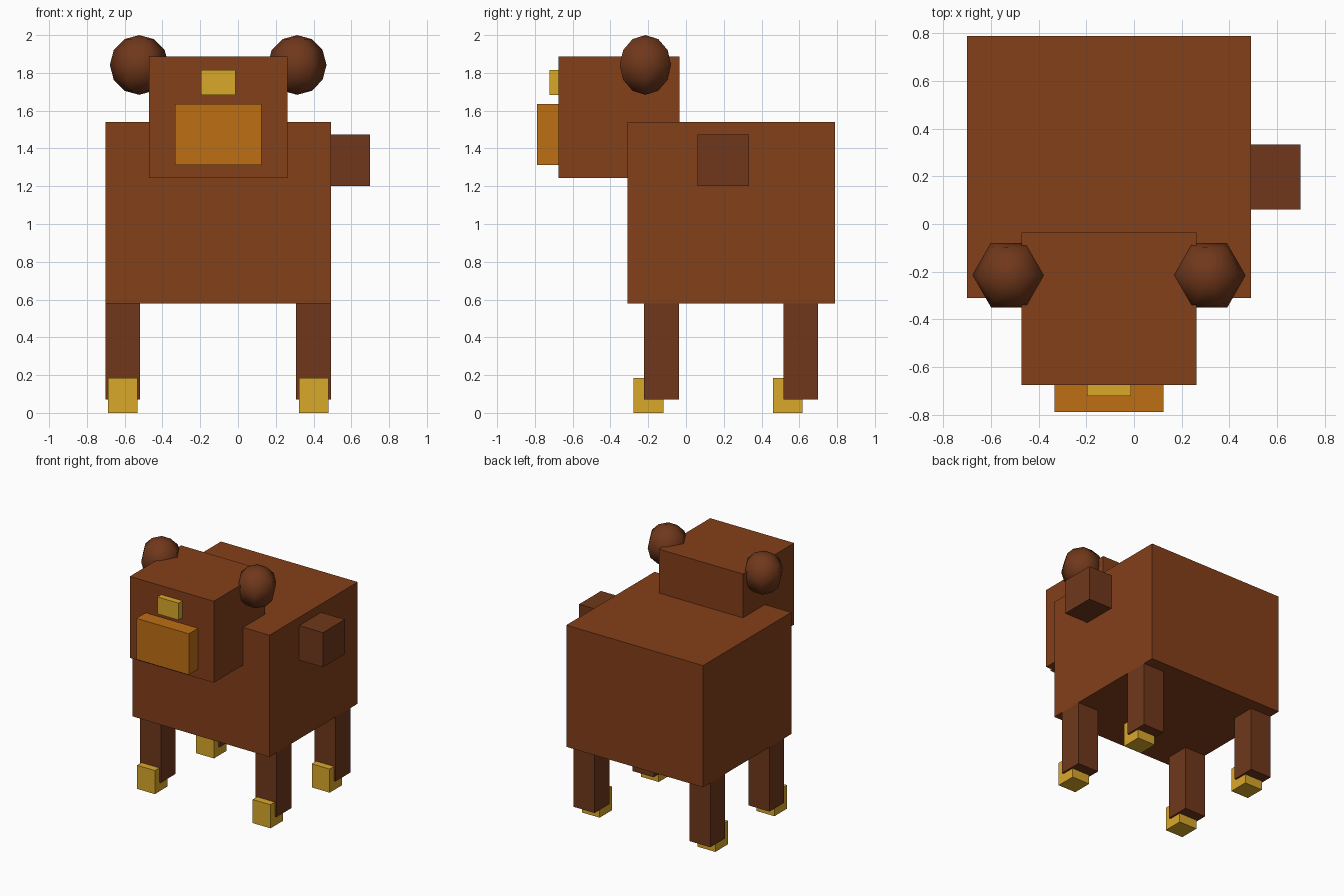
import bpy
from mathutils import Vector

if "Cube" in bpy.data.objects:
    bpy.data.objects.remove(bpy.data.objects["Cube"])


def material(name, rgb):
    m = bpy.data.materials.new(name)
    m.diffuse_color = (*rgb, 1.0)
    m.use_nodes = True
    m.node_tree.nodes["Principled BSDF"].inputs["Base Color"].default_value = m.diffuse_color
    return m


FUR = material("fur", (0.231, 0.050, 0.010))
DARK = material("dark_fur", (0.162, 0.039, 0.011))
TAN = material("tan", (0.515, 0.156, 0.007))
GOLD = material("gold", (0.701, 0.392, 0.023))

CX = -0.105  # the animal's own symmetry plane


def finish(name, mat):
    obj = bpy.context.object
    obj.name = name
    obj.data.materials.append(mat)
    bpy.ops.object.transform_apply(location=False, rotation=False, scale=True)
    return obj


def box(name, lo, hi, mat):
    lo, hi = Vector(lo), Vector(hi)
    bpy.ops.mesh.primitive_cube_add(size=1, location=(lo + hi) / 2)
    bpy.context.object.scale = hi - lo
    return finish(name, mat)


def centred_box(name, width, y, z, mat, x=CX):
    return box(name, (x - width / 2, y[0], z[0]), (x + width / 2, y[1], z[1]), mat)


# Body and head
centred_box("body", 1.194, (-0.31, 0.79), (0.58, 1.54), FUR)
centred_box("head", 0.733, (-0.675, -0.035), (1.243, 1.886), FUR)
centred_box("muzzle", 0.457, (-0.79, -0.62), (1.312, 1.636), TAN)
centred_box("nose", 0.184, (-0.723, -0.59), (1.682, 1.816), GOLD)

# Stub on the right flank
box("side_stub", (0.43, 0.06, 1.202), (0.70, 0.333, 1.475), DARK)

for side, s in (("left", -1), ("right", 1)):
    # Ears: six-sided smooth spheres
    bpy.ops.mesh.primitive_uv_sphere_add(
        segments=6, ring_count=6, radius=1, location=(CX + s * 0.418, -0.215, 1.842))
    bpy.context.object.scale = (0.155, 0.157, 0.158)
    ear = finish(side + "_ear", DARK)
    # Put a corner of the hexagon on the x axis
    if max(v.co.x for v in ear.data.vertices) < 0.15:
        ear.rotation_euler.z = 0.5235988
    bpy.ops.object.shade_smooth()

    # Legs with forward toes
    x = CX + s * 0.505
    for end, y in (("front", -0.13), ("back", 0.607)):
        centred_box(f"{end}_{side}_leg", 0.184, (y - 0.092, y + 0.092), (0.072, 0.58), DARK, x)
        centred_box(f"{end}_{side}_toe", 0.156, (y - 0.147, y + 0.01), (0.0, 0.186), GOLD, x)
